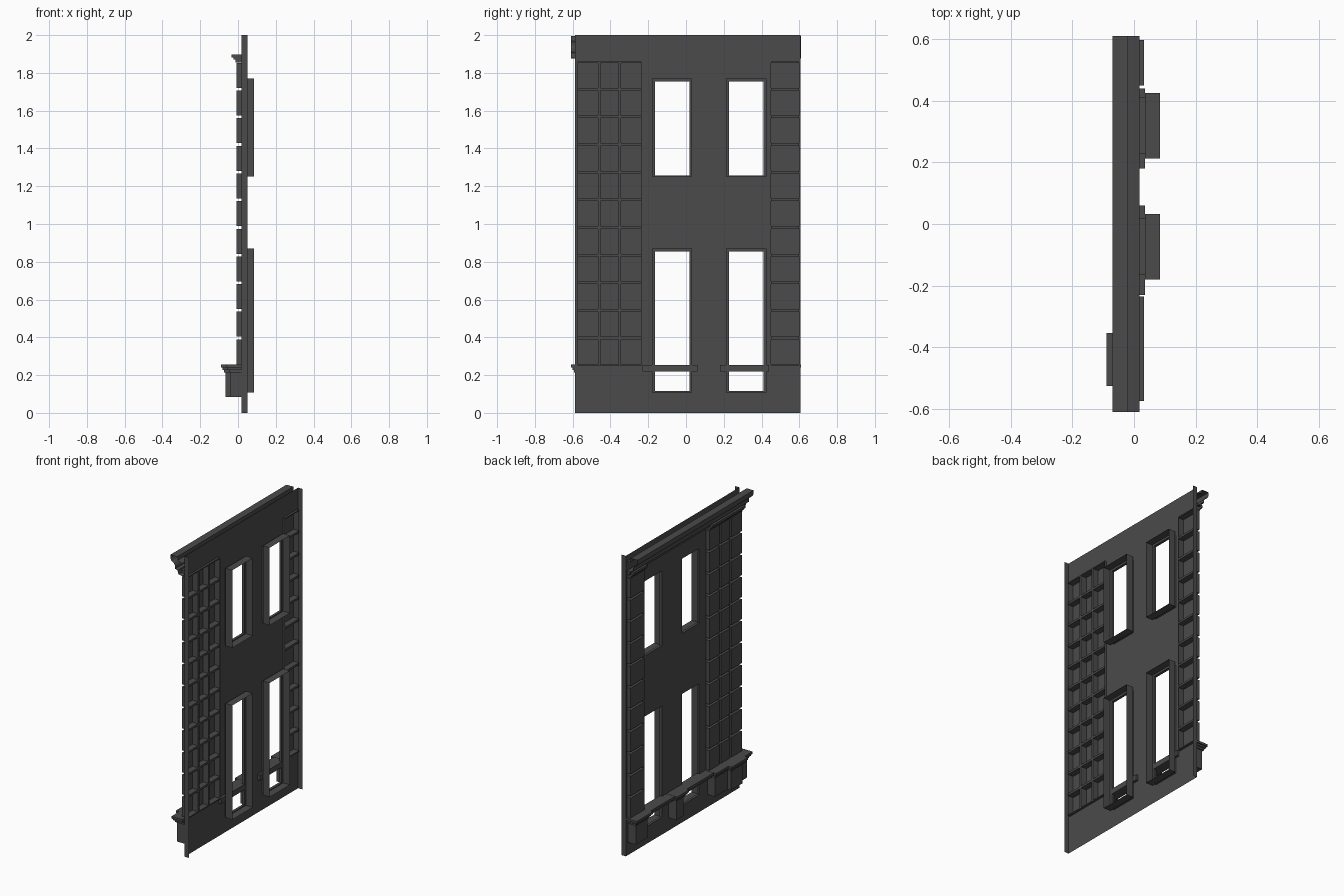
import bpy, bmesh

if "Cube" in bpy.data.objects:
    bpy.data.objects.remove(bpy.data.objects["Cube"])

# dark grey stone for every part
stone = bpy.data.materials.new("dark_stone")
stone.diffuse_color = (0.07, 0.07, 0.07, 1)
stone.use_nodes = True
stone.node_tree.nodes["Principled BSDF"].inputs["Base Color"].default_value = stone.diffuse_color

def make(name, quads):
    """Mesh object from a list of polygons (each a list of points)."""
    bm = bmesh.new()
    for q in quads:
        bm.faces.new([bm.verts.new(p) for p in q])
    bmesh.ops.remove_doubles(bm, verts=bm.verts, dist=1e-5)
    bmesh.ops.recalc_face_normals(bm, faces=bm.faces)
    me = bpy.data.meshes.new(name)
    bm.to_mesh(me)
    bm.free()
    me.materials.append(stone)
    ob = bpy.data.objects.new(name, me)
    bpy.context.collection.objects.link(ob)
    return ob

def rect(x, r):
    y0, y1, z0, z1 = r
    return [(x, y0, z0), (x, y0, z1), (x, y1, z1), (x, y1, z0)]

def loft(sections):
    """Side quads joining successive rectangles (x, rect)."""
    out = []
    for (xa, ra), (xb, rb) in zip(sections, sections[1:]):
        a, b = rect(xa, ra), rect(xb, rb)
        out += [[a[i], a[(i + 1) % 4], b[(i + 1) % 4], b[i]] for i in range(4)]
    return out

def box(x0, x1, r):
    return [rect(x0, r), rect(x1, r)] + loft([(x0, r), (x1, r)])

def sweep(profile, y0, y1):
    return [[(a[0], y0, a[1]), (b[0], y0, b[1]), (b[0], y1, b[1]), (a[0], y1, a[1])]
            for a, b in zip(profile, profile[1:])]

Y0, Y1 = -0.587, 0.607
WALL, BACK = 0.018, 0.05
PZ0, PZ1 = 0.25, 1.86
pilasters = {"right": [(-0.575, -0.46), (-0.46, -0.35), (-0.35, -0.235)],
             "left": [(0.45, 0.597)]}
windows = [(y, y + 0.183, z0, z1) for y in (-0.165, 0.227)
           for z0, z1 in ((0.115, 0.855), (1.258, 1.755))]

# wall sheet with openings for windows and pilasters, plus end returns
holes = windows + [(c[0][0], c[-1][1], PZ0, PZ1) for c in pilasters.values()]
ys = sorted({Y0, Y1, *[h[0] for h in holes], *[h[1] for h in holes]})
zs = sorted({0, 2, *[h[2] for h in holes], *[h[3] for h in holes]})
quads = []
for ya, yb in zip(ys, ys[1:]):
    for za, zb in zip(zs, zs[1:]):
        cy, cz = (ya + yb) / 2, (za + zb) / 2
        if not any(h[0] < cy < h[1] and h[2] < cz < h[3] for h in holes):
            quads.append(rect(WALL, (ya, yb, za, zb)))
for y in (Y0, Y1):
    quads.append([(WALL, y, 0), (BACK, y, 0), (BACK, y, 2), (WALL, y, 2)])
make("wall", quads)

# window reveals: step outward then run back
for i, w in enumerate(windows):
    o = (w[0] - 0.015, w[1] + 0.015, w[2] - 0.006, w[3] + 0.014)
    make(f"window_reveal_{i}", loft([(WALL, w), (0.035, w), (0.035, o), (0.085, o)]))

# rusticated pilasters: hollow blocks separated by recessed grooves
ROWS, G, FACE, GROOVE = 11, 0.007, -0.008, 0.032
pitch = (PZ1 - PZ0) / ROWS
for side, cols in pilasters.items():
    quads = []
    ya, yb = cols[0][0], cols[-1][1]
    for c0, c1 in cols:
        b0 = c0 + (0 if c0 == ya else G)
        b1 = c1 - (0 if c1 == yb else G)
        for r in range(ROWS):
            z = PZ0 + r * pitch
            b = (b0, b1, z + G, z + pitch - G)
            quads += [rect(FACE, b)] + loft([(FACE, b), (GROOVE, b)])
            for s0, s1 in ((c0, b0), (b1, c1)):
                if s1 - s0 > 1e-4:
                    quads.append(rect(GROOVE, (s0, s1, z + G, z + pitch - G)))
    for r in range(ROWS + 1):
        z = PZ0 + r * pitch
        quads.append(rect(GROOVE, (ya, yb, max(z - G, PZ0), min(z + G, PZ1))))
    quads += loft([(WALL, (ya, yb, PZ0, PZ1)), (GROOVE, (ya, yb, PZ0, PZ1))])
    make(f"pilaster_{side}", quads)
    # stepped capital
    quads = []
    for x, z0, z1 in ((-0.014, 1.855, 1.87), (-0.025, 1.87, 1.882), (-0.035, 1.882, 1.897)):
        quads += box(x, WALL, (ya, yb, z0, z1))
    make(f"capital_{side}", quads)

# top cornice: moulded sheet with a gutter dip behind
cornice = [(WALL, 1.875), (-0.012, 1.88), (-0.018, 1.905), (-0.036, 1.91), (-0.036, 1.93),
           (-0.045, 1.945), (-0.062, 1.955), (-0.07, 1.97), (-0.07, 1.995),
           (-0.02, 1.995), (-0.02, 1.97), (WALL, 1.96)]
make("cornice", sweep(cornice, -0.61, 0.61))

# pedestals with stepped caps under the pilasters and between windows
def pedestal(name, y0, y1, front):
    quads = box(front, WALL, (y0, y1, 0.085, 0.215))
    for d, z0, z1 in ((0.008, 0.215, 0.228), (0.016, 0.228, 0.24), (0.024, 0.24, 0.255)):
        quads += box(front - d, WALL, (y0 - d, y1 + d, z0, z1))
    make(name, quads)

pedestal("pedestal_right", -0.585, -0.25, -0.04)
pedestal("pedestal_right_centre", -0.502, -0.378, -0.065)
pedestal("pedestal_middle", 0.082, 0.158, -0.04)
pedestal("pedestal_left", 0.462, 0.585, -0.04)

# sill bars crossing the lower windows
for i, (y0, y1) in enumerate(((-0.23, 0.06), (0.18, 0.44))):
    quads = box(-0.03, 0.035, (y0, y1, 0.218, 0.238)) + box(-0.045, 0.035, (y0, y1, 0.238, 0.254))
    make(f"sill_bar_{i}", quads)
